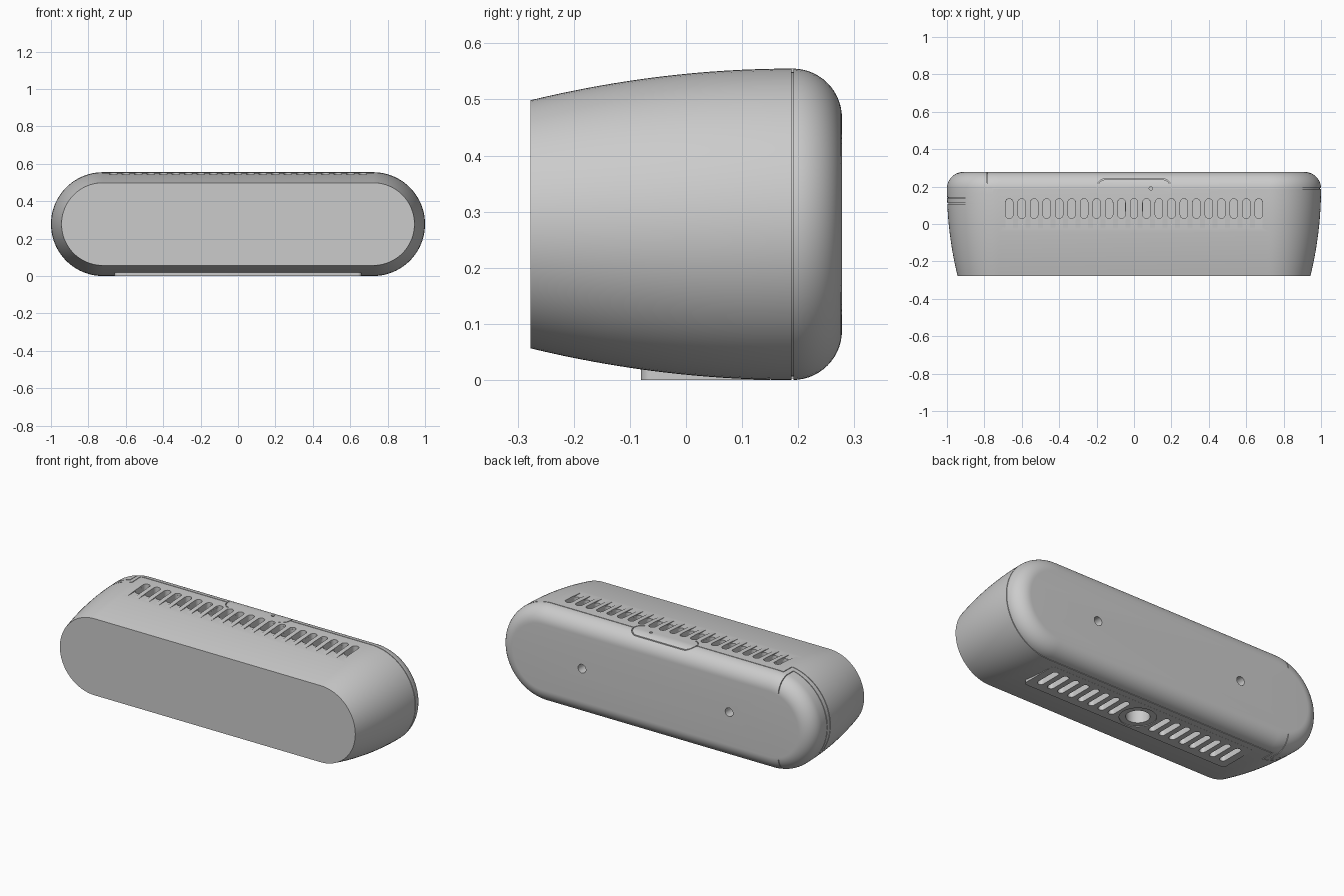
import bpy, bmesh
from math import sin, cos, pi, radians
from mathutils import Matrix

if "Cube" in bpy.data.objects:
    bpy.data.objects.remove(bpy.data.objects["Cube"])

ZC, HALF, FIL = 0.2775, 0.7225, 0.088     # axis height, half straight length, rear fillet


def arc(cx, cy, r, a0, a1, n=16):
    return [(cx + r * cos(radians(a0 + (a1 - a0) * i / n)),
             cy + r * sin(radians(a0 + (a1 - a0) * i / n))) for i in range(n + 1)]


def finish(bm, name):
    bmesh.ops.recalc_face_normals(bm, faces=bm.faces)
    me = bpy.data.meshes.new(name)
    bm.to_mesh(me)
    bm.free()
    ob = bpy.data.objects.new(name, me)
    bpy.context.collection.objects.link(ob)
    return ob


def prism(bm, pts, z0, z1):
    lo = [bm.verts.new((x, y, z0)) for x, y in pts]
    hi = [bm.verts.new((x, y, z1)) for x, y in pts]
    bm.faces.new(lo)
    bm.faces.new(hi)
    n = len(pts)
    for i in range(n):
        bm.faces.new((lo[i], lo[(i + 1) % n], hi[(i + 1) % n], hi[i]))


def box(bm, x0, x1, y0, y1, z0=-0.1, z1=0.7):
    prism(bm, [(x0, y0), (x1, y0), (x1, y1), (x0, y1)], z0, z1)


def slot(bm, x, y0, y1, w, z0, z1):
    r = w / 2
    prism(bm, arc(x, y1 - r, r, 0, 180, 12) + arc(x, y0 + r, r, 180, 360, 12), z0, z1)


def disc(bm, x, y, r, z0, z1):
    prism(bm, arc(x, y, r, 0, 360, 40)[:-1], z0, z1)


def capsule_loft(name, inset):
    # stadium sections swelling towards the back, then a rounded rear edge
    stations = []
    for i in range(17):
        y = -0.2775 + 0.4675 * i / 16
        stations.append((y, 0.2775 - 0.0565 * ((0.19 - y) / 0.4675) ** 2))
    for i in range(1, 15):
        a = pi / 2 * i / 14
        stations.append((0.19 + FIL * sin(a), 0.2775 - FIL * (1 - cos(a))))
    bm = bmesh.new()
    rings = []
    for y, r in stations:
        y = max(-0.2775 + inset, y - (inset if y > 0.19 else 0))
        pts = arc(HALF, ZC, r - inset, -90, 90, 40) + arc(-HALF, ZC, r - inset, 90, 270, 40)
        rings.append([bm.verts.new((px, y, pz)) for px, pz in pts])
    for a, b in zip(rings, rings[1:]):
        for i in range(len(a)):
            j = (i + 1) % len(a)
            bm.faces.new((a[i], a[j], b[j], b[i]))
    bm.faces.new(rings[0])
    bm.faces.new(rings[-1])
    return finish(bm, name)


def cut(ob, cutter):
    m = ob.modifiers.new("cut", 'BOOLEAN')
    m.operation, m.solver, m.object = 'DIFFERENCE', 'EXACT', cutter
    m.use_self = True
    bpy.context.view_layer.update()
    dg = bpy.context.evaluated_depsgraph_get()
    me = bpy.data.meshes.new_from_object(ob.evaluated_get(dg))
    ob.modifiers.clear()
    ob.data = me


shell = capsule_loft("outer_shell", 0.0)
core = capsule_loft("inner_core", 0.006)

# flat foot plate underneath
bm = bmesh.new()
R = 0.02
prism(bm, arc(0.64, 0.13, R, 0, 90, 6) + arc(-0.64, 0.13, R, 90, 180, 6)
      + arc(-0.64, -0.06, R, 180, 270, 6) + arc(0.64, -0.06, R, 270, 360, 6), 0, 0.04)
foot = finish(bm, "foot_plate")

# panel seams, stepping forward round the left end cap
bm = bmesh.new()
G = 0.002
box(bm, -0.755, -0.2, 0.19 - G, 0.19 + G, 0.4)
box(bm, 0.2, 1.1, 0.19 - G, 0.19 + G, 0.4)
box(bm, -0.755, 1.1, 0.19 - G, 0.19 + G, -0.1, 0.401)
for z0, z1 in ((0.47, 0.7), (-0.1, 0.085)):
    box(bm, -0.755 - G, -0.755 + G, 0.11 - G, 0.19 + G, z0, z1)
    box(bm, -0.785 - G, -0.785 + G, 0.14 - G, 0.3, z0, z1)
box(bm, -1.1, -0.755, 0.11 - G, 0.11 + G)
box(bm, -1.1, -0.785, 0.14 - G, 0.14 + G)
# button outline on top, open towards the front
outer = arc(-0.15, 0.19, 0.0525, 258, 90) + arc(0.15, 0.19, 0.0525, 90, -78)
inner = arc(-0.15, 0.19, 0.0475, 258, 90) + arc(0.15, 0.19, 0.0475, 90, -78)
prism(bm, outer + inner[::-1], 0.515, 0.65)
seams = finish(bm, "seam_cutter")

# top vents, indicator hole and rear screw holes
bm = bmesh.new()
for i in range(-10, 11):
    x = i * 0.0667
    slot(bm, x, -0.15, 0.135, 0.04, 0.543, 0.65)
    slot(bm, x, 0.03, 0.1349, 0.0398, 0.46, 0.64)
disc(bm, 0.09, 0.19, 0.009, 0.54, 0.65)
for s in (-1, 1):
    bmesh.ops.create_cone(bm, cap_ends=True, segments=32, radius1=0.025, radius2=0.025, depth=0.12,
                          matrix=Matrix.Translation((s * 0.47, 0.278, ZC)) @ Matrix.Rotation(pi / 2, 4, 'X'))
openings = finish(bm, "opening_cutter")

# underside vents and the central mounting socket
bm = bmesh.new()
for i in range(2, 10):
    for s in (-1, 1):
        slot(bm, s * i * 0.0667, -0.035, 0.115, 0.036, -0.1, 0.1)
disc(bm, 0, 0.03, 0.062, -0.1, 0.1)
disc(bm, 0, 0.03, 0.095, -0.09, 0.004)
under = finish(bm, "underside_cutter")

cut(shell, seams)
for ob in (shell, core):
    cut(ob, openings)
    cut(ob, under)
cut(foot, under)
for c in (seams, openings, under):
    bpy.data.objects.remove(c)

bpy.ops.object.select_all(action='DESELECT')
for ob in (shell, core, foot):
    ob.select_set(True)
bpy.context.view_layer.objects.active = shell
bpy.ops.object.shade_smooth_by_angle(angle=radians(30))
